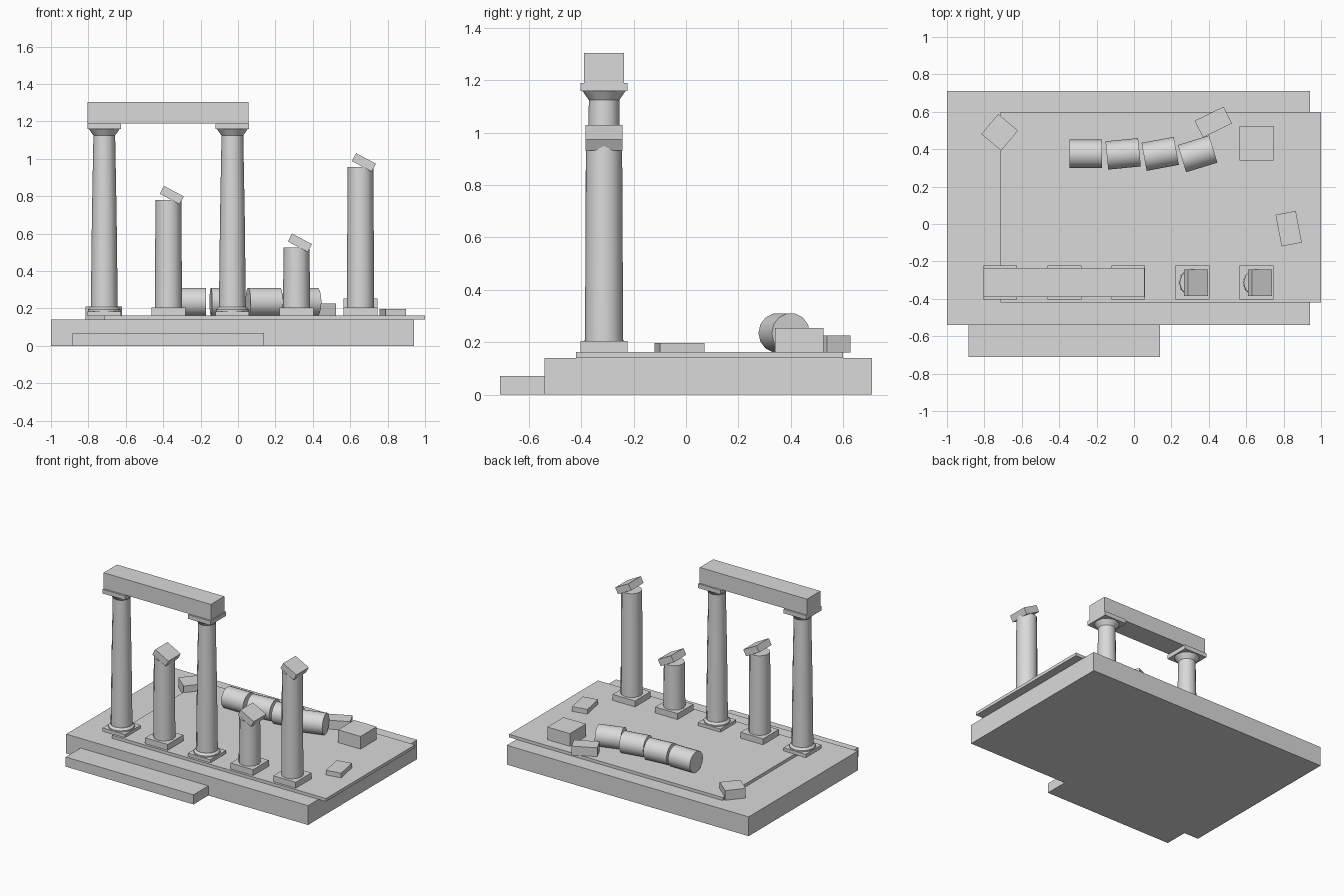
import bpy
import bmesh
from math import cos, sin, pi, radians
from mathutils import Matrix

default = bpy.data.objects.get("Cube")
if default:
    bpy.data.objects.remove(default, do_unlink=True)

stone = bpy.data.materials.new("pale_grey_stone")
stone.use_nodes = True
stone.diffuse_color = (0.7, 0.7, 0.7, 1)
stone.node_tree.nodes["Principled BSDF"].inputs["Base Color"].default_value = (0.7, 0.7, 0.7, 1)


def add_object(name, bm, smooth=False):
    bmesh.ops.recalc_face_normals(bm, faces=bm.faces)
    mesh = bpy.data.meshes.new(name)
    bm.to_mesh(mesh)
    bm.free()
    mesh.materials.append(stone)
    obj = bpy.data.objects.new(name, mesh)
    bpy.context.collection.objects.link(obj)
    if smooth:
        bpy.ops.object.select_all(action='DESELECT')
        obj.select_set(True)
        bpy.context.view_layer.objects.active = obj
        bpy.ops.object.shade_smooth_by_angle(angle=radians(35))
    return obj


def box(name, centre, size, turn=0, tilt=0):
    """Box with a turn about z and a tilt about y, in degrees."""
    bm = bmesh.new()
    matrix = (Matrix.Translation(centre) @ Matrix.Rotation(radians(turn), 4, 'Z')
              @ Matrix.Rotation(radians(tilt), 4, 'Y') @ Matrix.Diagonal((*size, 1)))
    bmesh.ops.create_cube(bm, size=1, matrix=matrix)
    return add_object(name, bm)


def slab(name, x0, x1, y0, y1, z0, z1):
    return box(name, ((x0 + x1) / 2, (y0 + y1) / 2, (z0 + z1) / 2),
               (x1 - x0, y1 - y0, z1 - z0))


def lathe(name, x, y, profile, sides=12):
    """Closed turned solid from (radius, height) pairs."""
    bm = bmesh.new()
    rings = []
    for r, z in profile:
        angles = [2 * pi * i / sides for i in range(sides)]
        rings.append([bm.verts.new((x + r * cos(a), y + r * sin(a), z)) for a in angles])
    for low, high in zip(rings, rings[1:]):
        for i in range(sides):
            j = (i + 1) % sides
            bm.faces.new((low[i], low[j], high[j], high[i]))
    bm.faces.new(rings[0][::-1])
    bm.faces.new(rings[-1])
    return add_object(name, bm, smooth=True)


# Stepped platform
slab("platform_base", -1, 0.94, -0.54, 0.71, 0, 0.14)
slab("front_step", -0.885, 0.14, -0.71, -0.54, 0, 0.07)
slab("upper_floor", -0.715, 1, -0.42, 0.6, 0.14, 0.162)

FLOOR = 0.16
ROW_Y = -0.313

# Standing columns with base ring, tapered shaft and capital
for side, x in (("left_end", -0.715), ("middle", -0.03)):
    box(side + "_plinth", (x, ROW_Y, 0.172), (0.18, 0.18, 0.026))
    lathe(side + "_base_ring", x, ROW_Y, [(0.088, 0.185), (0.088, 0.194), (0.074, 0.208)])
    lathe(side + "_shaft", x, ROW_Y, [(0.072, 0.2), (0.066, 0.7), (0.058, 1.13)])
    lathe(side + "_capital", x, ROW_Y, [(0.058, 1.125), (0.084, 1.162)])
    box(side + "_abacus", (x, ROW_Y, 1.175), (0.18, 0.18, 0.03))

# Lintel across the standing columns
slab("lintel", -0.805, 0.055, -0.39, -0.236, 1.19, 1.305)

# Broken columns with a tilted fragment on top
for label, x, top in (("second", -0.372, 0.78), ("fourth", 0.313, 0.525), ("fifth", 0.655, 0.955)):
    box(label + "_broken_plinth", (x, ROW_Y, 0.1825), (0.18, 0.18, 0.045))
    lathe(label + "_broken_shaft", x, ROW_Y, [(0.073, 0.2), (0.069, top)])
    box(label + "_broken_fragment", (x + 0.018, ROW_Y, top + 0.026),
        (0.12, 0.142, 0.048), tilt=28)

# Row of fallen drums curving away
for i, (x, turn) in enumerate(((-0.258, 0), (-0.058, 5.5), (0.14, 10.5), (0.34, 17))):
    bm = bmesh.new()
    bmesh.ops.create_cone(bm, cap_ends=True, segments=14, radius1=0.076, radius2=0.076, depth=0.175,
                          matrix=Matrix.Translation((x, 0.375, 0.235))
                          @ Matrix.Rotation(radians(turn), 4, 'Z')
                          @ Matrix.Rotation(pi / 2, 4, 'Y'))
    add_object(f"fallen_drum_{i + 1}", bm, smooth=True)

# Loose blocks
box("square_block", (0.655, 0.432, 0.207), (0.18, 0.185, 0.094))
box("long_block", (0.424, 0.545, 0.193), (0.172, 0.1, 0.066), turn=26)
box("flat_block", (0.827, -0.025, 0.178), (0.11, 0.172, 0.036), turn=11)
box("corner_block", (-0.718, 0.49, 0.175), (0.138, 0.14, 0.07), turn=-40)
